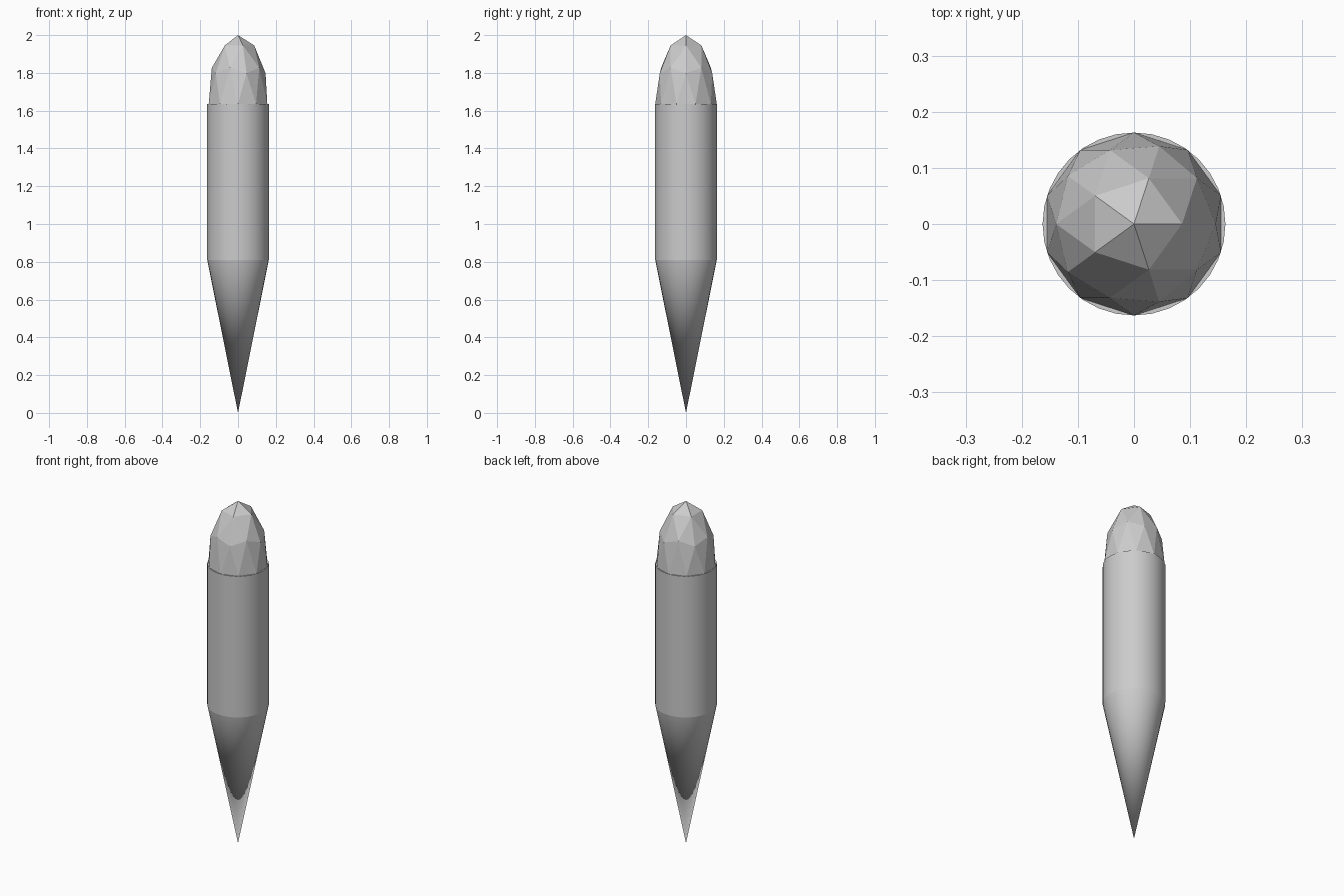
import bpy
import math

if "Cube" in bpy.data.objects:
    bpy.data.objects.remove(bpy.data.objects["Cube"])

RADIUS = 0.163
CONE_TOP = 0.81
BODY_TOP = 1.635
TOTAL = 2.0


def finish(name, smooth):
    obj = bpy.context.object
    obj.name = name
    bpy.ops.object.transform_apply(location=False, rotation=True, scale=True)
    if smooth:
        bpy.ops.object.shade_smooth_by_angle(angle=math.radians(30))
    return obj


# Pointed tip, apex on the ground
bpy.ops.mesh.primitive_cone_add(vertices=32, radius1=0, radius2=RADIUS,
                                depth=CONE_TOP, location=(0, 0, CONE_TOP / 2))
finish("pointed_tip", True)

# Straight round body
bpy.ops.mesh.primitive_cylinder_add(vertices=32, radius=RADIUS,
                                    depth=BODY_TOP - CONE_TOP,
                                    location=(0, 0, (BODY_TOP + CONE_TOP) / 2))
finish("body", True)

# Faceted dome: stretched icosphere half sunk into the body
bpy.ops.mesh.primitive_ico_sphere_add(subdivisions=2, radius=1,
                                      location=(0, 0, BODY_TOP))
bpy.context.object.scale = (RADIUS, RADIUS, TOTAL - BODY_TOP)
finish("faceted_dome", False)
